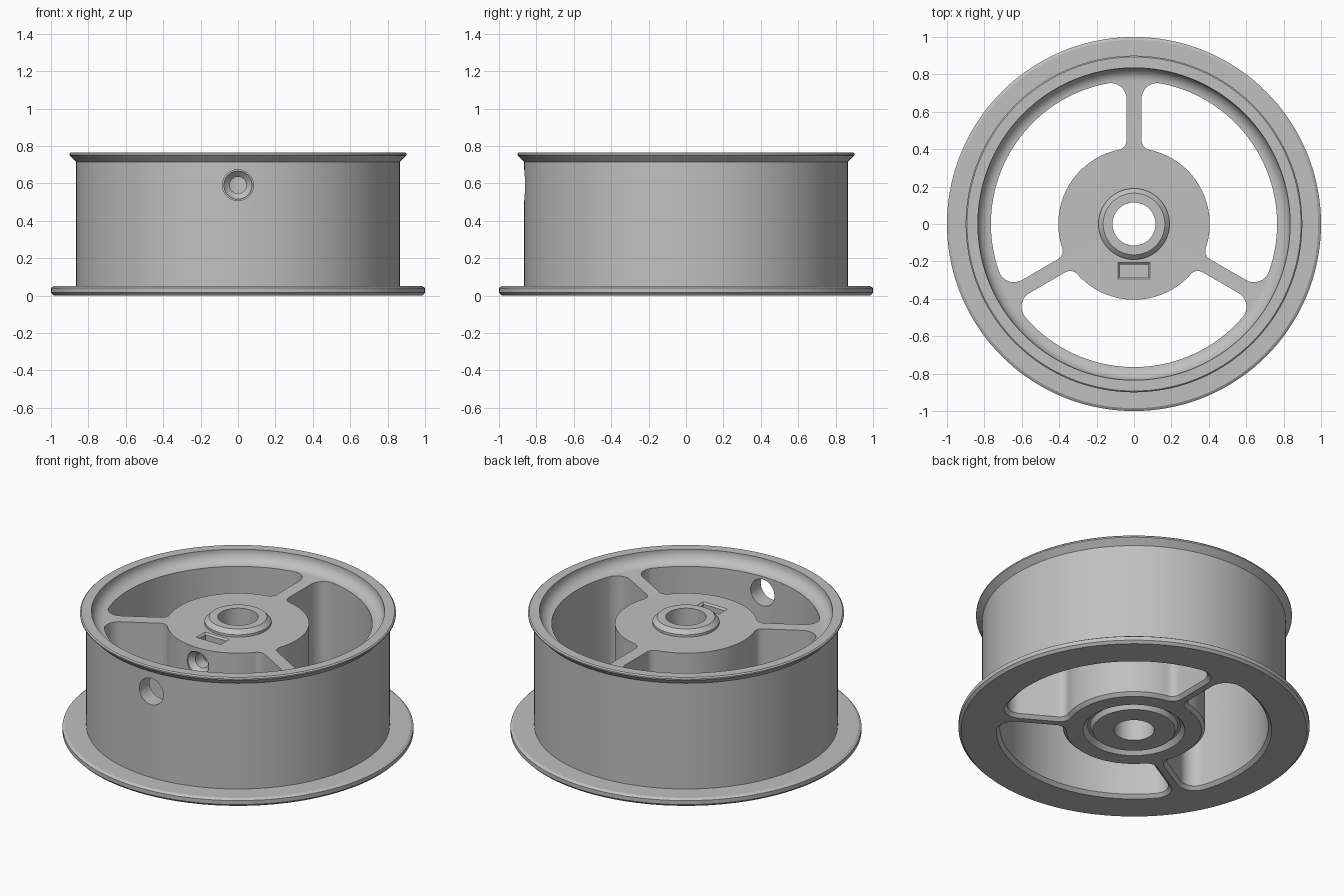
import bpy, bmesh, math
from mathutils import Matrix

cube = bpy.data.objects.get("Cube")
if cube:
    bpy.data.objects.remove(cube, do_unlink=True)

metal = bpy.data.materials.new("grey metal")
metal.use_nodes = True
GREY = (0.53, 0.53, 0.53, 1)
metal.diffuse_color = GREY
metal.node_tree.nodes["Principled BSDF"].inputs["Base Color"].default_value = GREY


def add_object(name, bm):
    bmesh.ops.recalc_face_normals(bm, faces=bm.faces)
    mesh = bpy.data.meshes.new(name)
    bm.to_mesh(mesh)
    bm.free()
    mesh.materials.append(metal)
    obj = bpy.data.objects.new(name, mesh)
    bpy.context.collection.objects.link(obj)
    return obj


def loft(name, rings):
    """Closed solid through a list of equally long point rings."""
    bm = bmesh.new()
    loops = [[bm.verts.new(p) for p in ring] for ring in rings]
    for a, b in zip(loops, loops[1:]):
        for i in range(len(a)):
            j = (i + 1) % len(a)
            bm.faces.new((a[i], a[j], b[j], b[i]))
    bm.faces.new(loops[0])
    bm.faces.new(loops[-1])
    return add_object(name, bm)


def lathe(name, profile, steps):
    """Closed (radius, z) profile turned about the z axis."""
    bm = bmesh.new()
    verts = [bm.verts.new((r, 0, z)) for r, z in profile]
    edges = [bm.edges.new((verts[i - 1], verts[i])) for i in range(len(verts))]
    bmesh.ops.spin(bm, geom=verts + edges, cent=(0, 0, 0), axis=(0, 0, 1),
                   angle=math.tau, steps=steps, use_merge=True)
    bmesh.ops.remove_doubles(bm, verts=bm.verts, dist=1e-5)
    return add_object(name, bm)


def arc(cx, cy, r, a0, a1, n):
    return [(cx + r * math.cos(a0 + (a1 - a0) * i / n),
             cy + r * math.sin(a0 + (a1 - a0) * i / n)) for i in range(n + 1)]


# Wheel body: rim, flanges, dished top, hub boss, bore and underside groove
DISH_R, HUB_Z, TOP = 0.07, 0.69, 0.765
dish = arc(TOP, HUB_Z + DISH_R, DISH_R, -math.pi / 2, 0, 8)
profile = [(0.115, 0), (0.235, 0), (0.25, 0.03), (0.265, 0.03), (0.29, 0),
           (0.985, 0), (1, 0.015), (1, 0.04), (0.985, 0.05),
           (0.865, 0.05), (0.865, 0.715), (0.9, 0.75), (0.9, 0.758), (0.893, TOP)]
profile += [(0.835, TOP)] + dish[::-1]
profile += [(0.19, HUB_Z), (0.19, 0.705), (0.165, 0.73), (0.115, 0.73)]
wheel = lathe("wheel", profile, 144)

# Pocket outline between two spokes, with rounded corners
RIM, HUB, HALF, F_RIM, F_HUB = 0.765, 0.405, 0.04, 0.085, 0.05


def pocket_ring(d, z, turn):
    """Outline grown by d; half is made beside the +y spoke, half mirrored."""
    cx1, cx2 = HALF + F_RIM, HALF + F_HUB
    cy1 = math.sqrt((RIM - F_RIM) ** 2 - cx1 ** 2)
    cy2 = math.sqrt((HUB + F_HUB) ** 2 - cx2 ** 2)
    a1, a2 = math.atan2(cy1, cx1), math.atan2(cy2, cx2)
    mid = math.pi / 6
    half = arc(0, 0, RIM + d, mid, a1, 20)
    half += arc(cx1, cy1, F_RIM + d, a1, math.pi, 10)[1:]
    half += arc(cx2, cy2, F_HUB + d, math.pi, math.pi + a2, 8)
    half += arc(0, 0, HUB - d, a2, mid, 14)[1:]
    c, s = math.cos(2 * mid), math.sin(2 * mid)
    mirrored = [(c * x + s * y, s * x - c * y) for x, y in half[-2:0:-1]]
    rot = Matrix.Rotation(turn, 3, 'Z')
    return [rot @ Matrix.Translation((x, y, z)).translation for x, y in half + mirrored]


cutters = []
for k in range(3):
    levels = [(0.03, -0.01), (0, 0.02), (0, 0.9)]
    cutters.append(loft("pocket_cutter",
                        [pocket_ring(d, z, k * math.tau / 3) for d, z in levels]))

# Radial screw hole through the rim and the hub wall, at the front
HOLE_Z = 0.59


def hole(name, sections):
    rings = [[(x, y, HOLE_Z + z) for x, z in arc(0, 0, r, 0, math.tau, 32)[:-1]]
             for y, r in sections]
    cutters.append(loft(name, rings))


hole("rim_hole_cutter", [(-1, 0.083), (-0.6, 0.083)])
hole("hub_hole_cutter", [(-0.5, 0.075), (-0.39, 0.075), (-0.36, 0.045), (-0.05, 0.045)])


# Nut slot in the hub face, with a small chamfer
def slot_ring(grow, z):
    x, y = 0.075 + grow, 0.033 + grow
    return [(sx * x, -0.25 + sy * y, z) for sx, sy in ((-1, -1), (1, -1), (1, 1), (-1, 1))]


cutters.append(loft("slot_cutter", [slot_ring(0, 0.52), slot_ring(0, 0.68),
                                    slot_ring(0.01, HUB_Z), slot_ring(0.01, 0.8)]))

# Cut everything out of the wheel, then drop the cutters
bpy.ops.object.select_all(action='DESELECT')
bpy.context.view_layer.objects.active = wheel
wheel.select_set(True)
for cutter in cutters:
    cutter.hide_render = True
    mod = wheel.modifiers.new("cut", 'BOOLEAN')
    mod.operation = 'DIFFERENCE'
    mod.solver = 'EXACT'
    mod.object = cutter
    bpy.ops.object.modifier_apply(modifier=mod.name)
    bpy.data.objects.remove(cutter, do_unlink=True)
bpy.ops.object.shade_smooth_by_angle(angle=math.radians(25))
